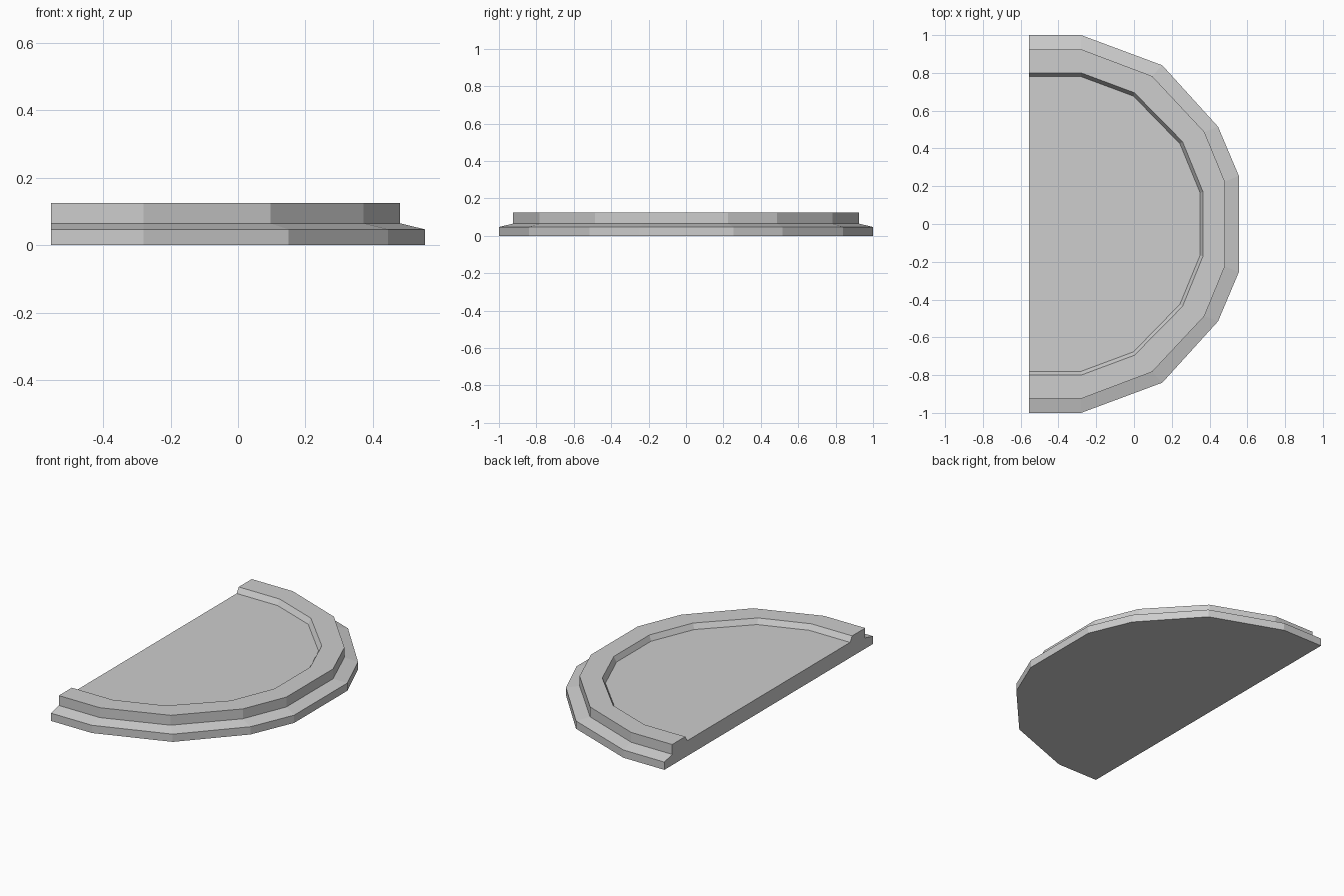
import bpy
import bmesh

cube = bpy.data.objects.get("Cube")
if cube:
    bpy.data.objects.remove(cube, do_unlink=True)

# One plain grey material
grey = bpy.data.materials.new("light_grey")
grey.use_nodes = True
colour = (0.61, 0.61, 0.61, 1)
grey.diffuse_color = colour
grey.node_tree.nodes["Principled BSDF"].inputs["Base Color"].default_value = colour

BACK = -0.555  # flat straight side

# Half outlines, from the straight side round to the middle of the curve
OUTER = [(BACK, 1.0), (-0.28, 1.0), (0.15, 0.84), (0.445, 0.515), (0.555, 0.255)]
RIM = [(BACK, 0.925), (-0.28, 0.925), (0.096, 0.783), (0.373, 0.487), (0.481, 0.224)]
LIP = [(BACK, 0.80), (-0.28, 0.80), (0.002, 0.695), (0.257, 0.436), (0.365, 0.171)]
FLOOR = [(BACK, 0.78), (-0.28, 0.78), (-0.003, 0.677), (0.243, 0.425), (0.35, 0.165)]

# Cross-section of the step: outline and height of each ring, bottom to top
SECTION = [(OUTER, 0.0), (OUTER, 0.047), (RIM, 0.065),
           (RIM, 0.125), (LIP, 0.125), (FLOOR, 0.093)]


def ring(bm, half, z):
    """Mirror a half outline across y and add it as a row of vertices."""
    full = half + [(x, -y) for x, y in reversed(half)]
    return [bm.verts.new((x, y, z)) for x, y in full]


bm = bmesh.new()
rings = [ring(bm, half, z) for half, z in SECTION]

# Stepped edge all round the curve
for low, high in zip(rings, rings[1:]):
    for i in range(len(low) - 1):
        bm.faces.new((low[i], low[i + 1], high[i + 1], high[i]))

# Underside, sunken floor, and the flat end wall in the section's shape
bm.faces.new(rings[0])
bm.faces.new(rings[-1])
bm.faces.new([r[0] for r in rings] + [r[-1] for r in reversed(rings)])
bmesh.ops.recalc_face_normals(bm, faces=bm.faces[:])

mesh = bpy.data.meshes.new("half_round_step")
bm.to_mesh(mesh)
bm.free()
mesh.materials.append(grey)
step = bpy.data.objects.new("half_round_step", mesh)
bpy.context.collection.objects.link(step)
